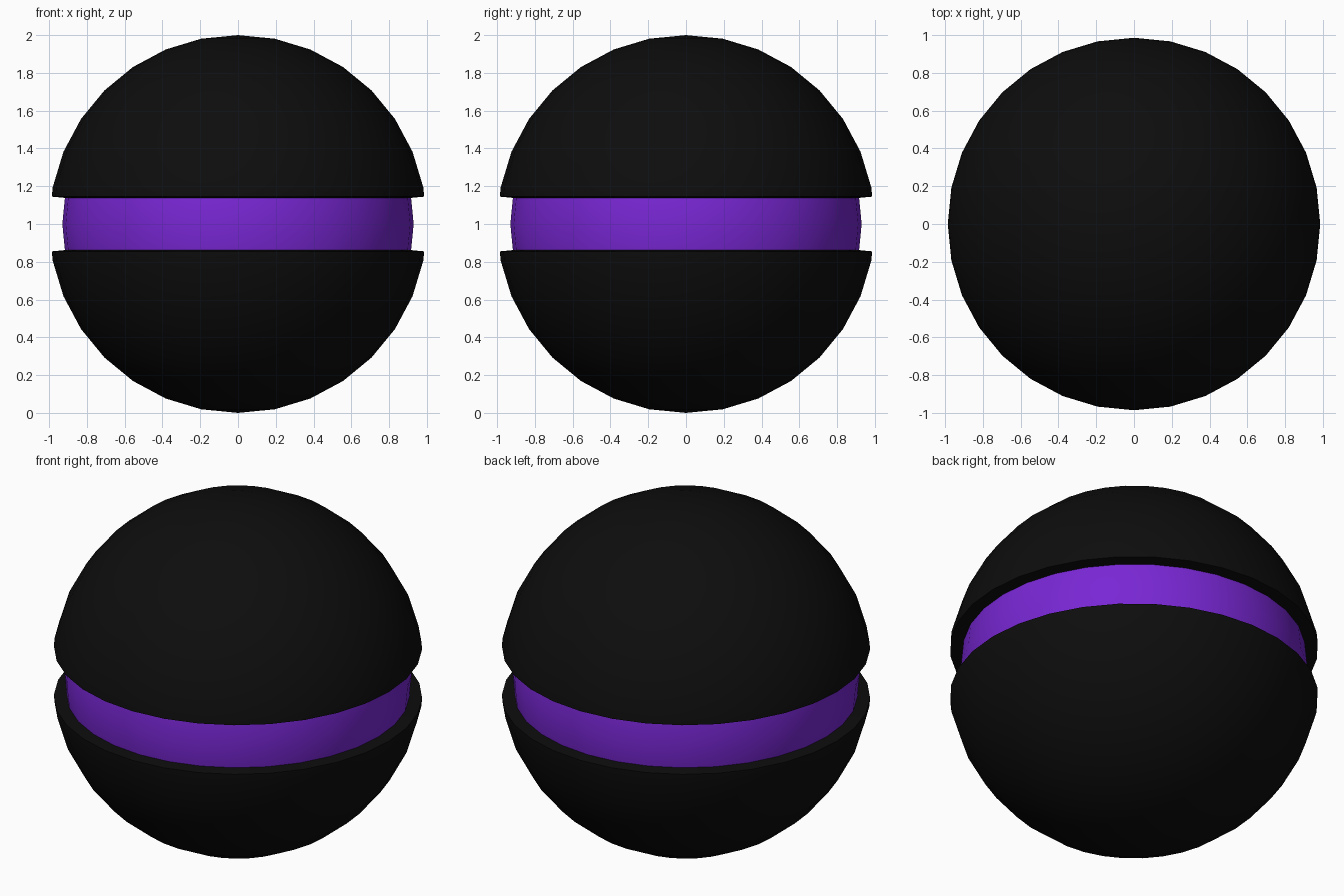
import bpy, bmesh
from mathutils import Vector

if "Cube" in bpy.data.objects:
    bpy.data.objects.remove(bpy.data.objects["Cube"])

CENTRE = 1.0      # height of the ball centre
HALF_GAP = 0.145  # half height of the groove between the shells


def material(name, rgb):
    m = bpy.data.materials.new(name)
    m.diffuse_color = (*rgb, 1)
    m.use_nodes = True
    m.node_tree.nodes["Principled BSDF"].inputs["Base Color"].default_value = m.diffuse_color
    return m


def ball(name, radius, mat):
    bpy.ops.mesh.primitive_uv_sphere_add(segments=32, ring_count=16, radius=radius,
                                         location=(0, 0, CENTRE))
    ob = bpy.context.object
    ob.name = name
    ob.data.materials.append(mat)
    return ob


def smooth(ob):
    bpy.ops.object.select_all(action='DESELECT')
    ob.select_set(True)
    bpy.context.view_layer.objects.active = ob
    bpy.ops.object.shade_smooth_by_angle()


def half_shell(name, side, mat):
    ob = ball(name, 1.0, mat)
    # keep only the part beyond the groove edge
    bm = bmesh.new()
    bm.from_mesh(ob.data)
    bmesh.ops.bisect_plane(bm, geom=bm.verts[:] + bm.edges[:] + bm.faces[:],
                           plane_co=Vector((0, 0, side * HALF_GAP)),
                           plane_no=Vector((0, 0, side)), clear_inner=True)
    bm.to_mesh(ob.data)
    bm.free()
    # wall thickness gives the rim
    mod = ob.modifiers.new("wall", 'SOLIDIFY')
    mod.thickness = 0.08
    mod.offset = -1
    bpy.ops.object.modifier_apply(modifier=mod.name)
    smooth(ob)


black = material("black", (0.004, 0.004, 0.004))
purple = material("purple", (0.19, 0.02, 0.66))

# Two outer half shells
half_shell("upper_shell", 1, black)
half_shell("lower_shell", -1, black)

# Glowing core seen through the groove
smooth(ball("core", 0.93, purple))
